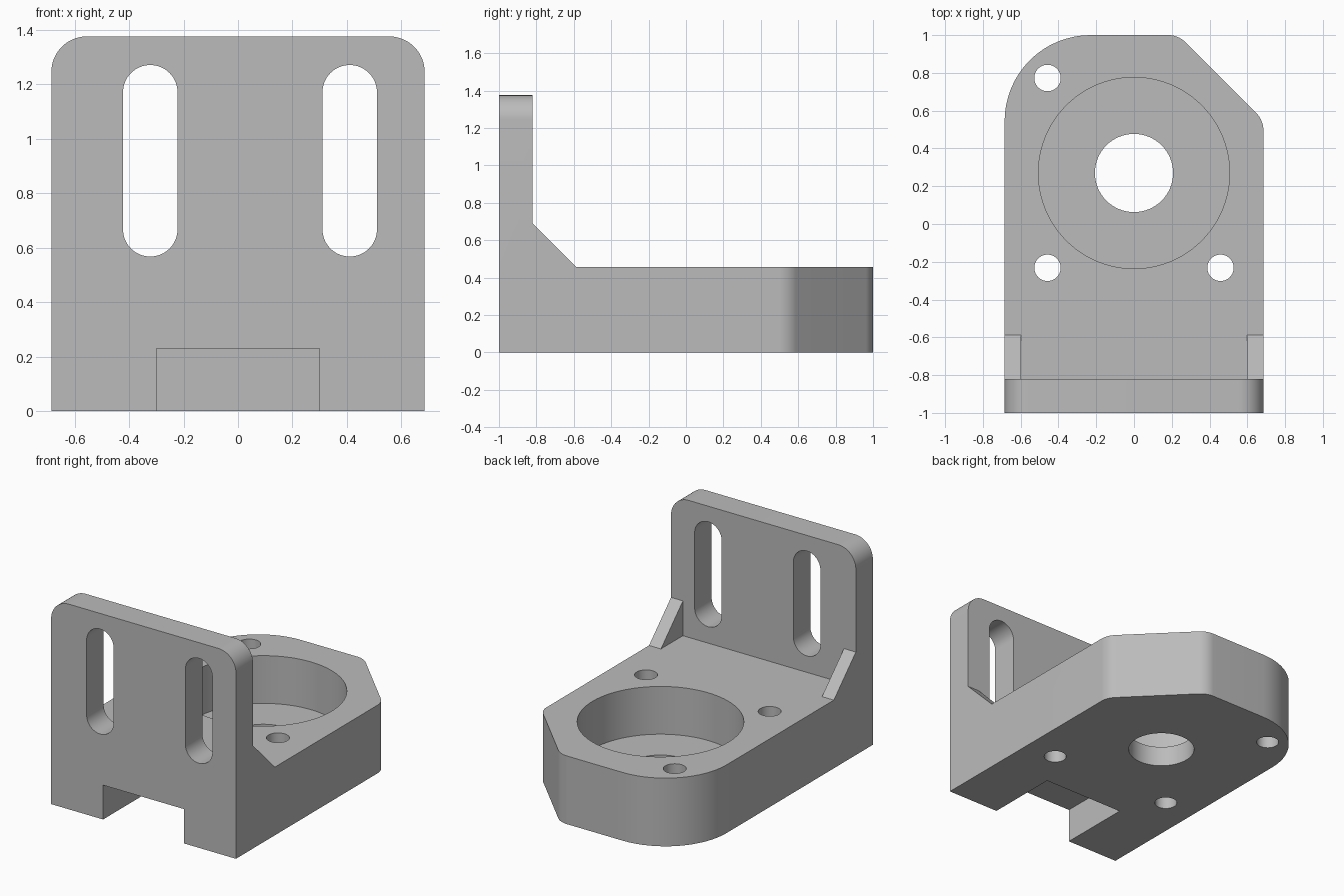
import bpy, bmesh, math
from mathutils import Vector

if "Cube" in bpy.data.objects:
    bpy.data.objects.remove(bpy.data.objects["Cube"])

grey = bpy.data.materials.new("plain grey")
grey.use_nodes = True
colour = (0.5, 0.5, 0.5, 1)
grey.diffuse_color = colour
grey.node_tree.nodes["Principled BSDF"].inputs["Base Color"].default_value = colour

PLANES = {
    "xy": lambda u, v, w: (u, v, w),
    "xz": lambda u, v, w: (u, w, v),
    "yz": lambda u, v, w: (w, u, v),
}


def rounded(corners, steps=16):
    """Outline from (u, v, radius) corners, each filleted by its radius."""
    pts = []
    for i, (u, v, r) in enumerate(corners):
        p = Vector((u, v))
        if r == 0:
            pts.append(p)
            continue
        a = (Vector(corners[i - 1][:2]) - p).normalized()
        b = (Vector(corners[(i + 1) % len(corners)][:2]) - p).normalized()
        half = math.acos(max(-1, min(1, a.dot(b)))) / 2
        centre = p + (a + b).normalized() * (r / math.sin(half))
        start = p + a * (r / math.tan(half)) - centre
        end = p + b * (r / math.tan(half)) - centre
        a0 = math.atan2(start.y, start.x)
        sweep = math.atan2(start.x * end.y - start.y * end.x, start.dot(end))
        for k in range(steps + 1):
            t = a0 + sweep * k / steps
            pts.append(centre + Vector((math.cos(t), math.sin(t))) * r)
    return pts


def rect(u0, v0, u1, v1, r=0):
    return rounded([(u0, v0, r), (u1, v0, r), (u1, v1, r), (u0, v1, r)])


def circle(u, v, r, n=64):
    return [(u + r * math.cos(math.tau * k / n), v + r * math.sin(math.tau * k / n))
            for k in range(n)]


def prism(name, outline, plane, lo, hi):
    """Solid made by extruding a flat outline from lo to hi."""
    place = PLANES[plane]
    bm = bmesh.new()
    rings = [[bm.verts.new(place(u, v, w)) for u, v in outline] for w in (lo, hi)]
    bm.faces.new(rings[0])
    bm.faces.new(rings[1])
    n = len(outline)
    for i in range(n):
        j = (i + 1) % n
        bm.faces.new((rings[0][i], rings[0][j], rings[1][j], rings[1][i]))
    bmesh.ops.remove_doubles(bm, verts=bm.verts, dist=0.0005)
    bmesh.ops.recalc_face_normals(bm, faces=bm.faces)
    mesh = bpy.data.meshes.new(name)
    bm.to_mesh(mesh)
    bm.free()
    mesh.materials.append(grey)
    obj = bpy.data.objects.new(name, mesh)
    bpy.context.collection.objects.link(obj)
    return obj


def combine(target, other, operation):
    mod = target.modifiers.new(operation, "BOOLEAN")
    mod.operation = operation
    mod.solver = "EXACT"
    mod.object = other
    bpy.context.view_layer.objects.active = target
    bpy.ops.object.modifier_apply(modifier=mod.name)
    bpy.data.objects.remove(other)


W, BASE_TOP, PLATE_BACK = 0.685, 0.457, -0.82

# Base block: one large round corner, one chamfered corner
bracket = prism("motor_bracket", rounded([
    (-W, -1, 0), (W, -1, 0), (W, 0.55, 0.13), (0.235, 1, 0.13), (-W, 1, 0.455)]),
    "xy", 0, BASE_TOP)

# Upright mounting plate
plate = prism("upright_plate", rounded([
    (-W, 0, 0), (W, 0, 0), (W, 1.375, 0.13), (-W, 1.375, 0.13)]),
    "xz", -1, PLATE_BACK)
combine(bracket, plate, "UNION")

# Side gussets, sunk into the plate and base
for side in (-1, 1):
    lo, hi = sorted((side * 0.597, side * W))
    gusset = prism("gusset", [(-0.9, 0.3), (-0.587, 0.3), (-0.587, BASE_TOP),
                              (PLATE_BACK, 0.69), (-0.9, 0.69)], "yz", lo, hi)
    combine(bracket, gusset, "UNION")

# Recess, centre hole and screw holes
combine(bracket, prism("recess", circle(0, 0.27, 0.506, 96), "xy", 0.137, 0.6), "DIFFERENCE")
combine(bracket, prism("centre_hole", circle(0, 0.27, 0.207), "xy", -0.1, 0.3), "DIFFERENCE")
for x, y in ((-0.458, -0.232), (0.458, -0.232), (-0.458, 0.773)):
    combine(bracket, prism("screw_hole", circle(x, y, 0.07, 40), "xy", -0.1, 0.6), "DIFFERENCE")

# Adjustment slots in the plate
for x in (-0.322, 0.41):
    slot = prism("slot", rect(x - 0.1, 0.567, x + 0.1, 1.27, 0.1), "xz", -1.1, -0.7)
    combine(bracket, slot, "DIFFERENCE")

# Notch under the front
combine(bracket, prism("notch", rect(-0.3, -0.1, 0.3, 0.23), "xz", -1.1, -0.5), "DIFFERENCE")

# Smooth curves, sharp edges
bpy.ops.object.select_all(action="DESELECT")
bracket.select_set(True)
bpy.context.view_layer.objects.active = bracket
bpy.ops.object.shade_smooth_by_angle(angle=math.radians(25))
